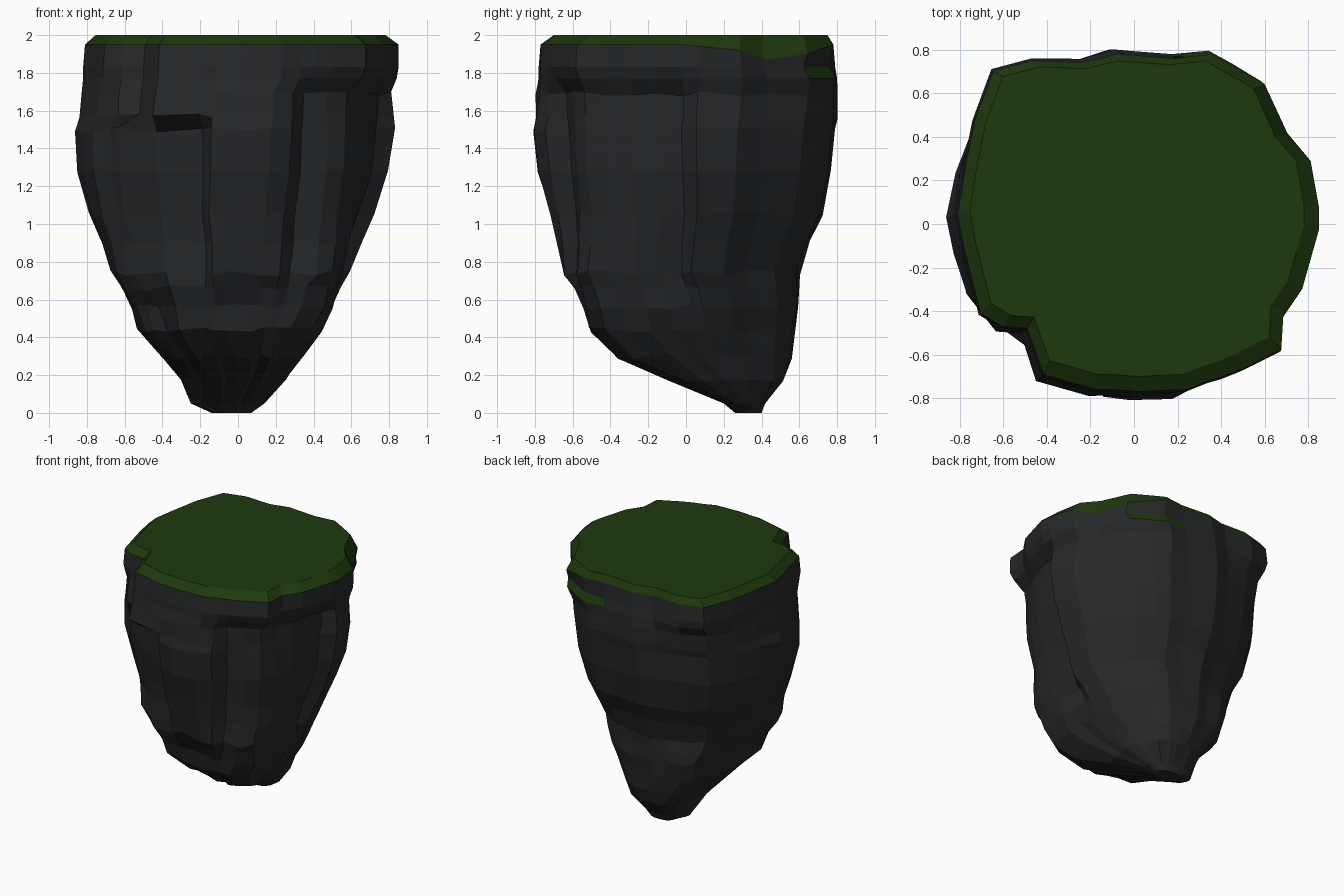
import bpy, bmesh, random
from math import atan2, sin
from mathutils import Vector

random.seed(4)

# Plan outline of the rim, anticlockwise from the left side
outline = [(-.86, .04), (-.83, -.12), (-.75, -.43), (-.65, -.49), (-.53, -.50), (-.45, -.72),
           (-.20, -.79), (-.13, -.79), (0, -.80), (.23, -.79), (.33, -.75), (.40, -.73),
           (.50, -.69), (.68, -.60), (.69, -.44), (.78, -.31), (.82, -.17), (.86, -.03),
           (.86, .07), (.82, .29), (.71, .42), (.60, .66), (.46, .74), (.35, .80),
           (.17, .78), (-.10, .80), (-.26, .76), (-.50, .77), (-.69, .72), (-.78, .48), (-.82, .28)]
# Plan outline of the shaft, with its cut-back corners and crevices
shaft = [(-.86, .04), (-.83, -.12), (-.77, -.32), (-.67, -.40), (-.63, -.45), (-.42, -.60),
         (-.17, -.66), (-.13, -.78), (0, -.80), (.20, -.79), (.31, -.73), (.36, -.61),
         (.50, -.58), (.59, -.52), (.65, -.42), (.71, -.28), (.74, -.15), (.76, -.01),
         (.86, .06), (.82, .28), (.70, .43), (.57, .63), (.44, .72), (.32, .78),
         (.17, .78), (-.10, .80), (-.26, .75), (-.45, .70), (-.62, .61), (-.74, .44), (-.82, .25)]
N = len(outline)

# Levels: z, x min, x max, y min, y max, shaft share, corner bulge front left, front right
levels = [(0, -.14, .07, .26, .40, 0, 0, 0),
          (.05, -.25, .14, .20, .42, 0, 0, 0),
          (.18, -.30, .25, -.09, .52, 0, 0, .04),
          (.30, -.40, .33, -.34, .56, 0, 0, .11),
          (.44, -.54, .42, -.49, .58, 0, .02, .13),
          (.56, -.57, .49, -.52, .60, .1, .05, .13),
          (.66, -.62, .54, -.58, .60, .5, .08, .13),
          (.74, -.67, .59, -.63, .60, .9, .08, .14),
          (.90, -.72, .66, -.67, .65, 1, .04, .10),
          (1.05, -.79, .72, -.71, .72, 1, .02, .06),
          (1.28, -.85, .80, -.78, .77, 1, 0, .02),
          (1.50, -.86, .83, -.81, .79, 1, 0, 0),
          (1.57, -.84, .82, -.80, .80, .9, 0, 0),
          (1.69, -.83, .81, -.79, .80, .7, 0, 0),
          (1.77, -.82, .84, -.78, .80, .2, 0, 0),
          (1.83, -.82, .85, -.78, .79, 0, 0, 0),
          (1.95, -.81, .85, -.77, .78, 0, 0, 0)]


def ring(z, x0, x1, y0, y1, share, *bulge):
    """Fit the blended outline to one level, rounding it towards the tip."""
    pts = []
    round_off = max(0, min(.6, (1 - z / 1.0) * .9))
    for i in range(N):
        # the front left overhang ends lower than the others
        s = 0 if 3 <= i <= 7 and z > 1.53 else share
        x, y = Vector(outline[i]).lerp(Vector(shaft[i]), s)
        u, v = x / .86, y / .80
        f = 1 + (1 / (u * u + v * v) ** .5 - 1) * round_off
        if f > 1:
            f = 1 + (f - 1) * .3
        u, v = u * f, v * f
        px = (x0 + x1) / 2 + u * (x1 - x0) / 2
        py = (y0 + y1) / 2 + v * (y1 - y0) / 2
        if v < 0:
            out = bulge[u > 0] * sin(2 * atan2(v, u)) ** 2
            px += out * u / (u * u + v * v) ** .5
            py += out * v / (u * u + v * v) ** .5
        # set-back above the grassy ledge
        if 1.8 < z < 1.9 and 21 <= i <= 23:
            py -= .03
        pz = z
        if .1 < z < 1.72:
            px += random.uniform(-.006, .006)
            py += random.uniform(-.006, .006)
            pz += random.uniform(-.015, .015)
        pts.append(Vector((px, py, pz)))
    return pts


def loft(name, rings, mats):
    """Skin closed rings into one flat-faced solid."""
    bm = bmesh.new()
    vs = [[bm.verts.new(p) for p in r] for r in rings]
    for a, b in zip(vs, vs[1:]):
        for i in range(N):
            j = (i + 1) % N
            bm.faces.new((a[i], a[j], b[j], b[i]))
    bm.faces.new(vs[0][::-1])
    bm.faces.new(vs[-1])
    bmesh.ops.recalc_face_normals(bm, faces=bm.faces)
    me = bpy.data.meshes.new(name)
    bm.to_mesh(me)
    bm.free()
    ob = bpy.data.objects.new(name, me)
    bpy.context.collection.objects.link(ob)
    for m in mats:
        me.materials.append(m)
    return ob


def material(name, rgb):
    m = bpy.data.materials.new(name)
    m.diffuse_color = (*rgb, 1)
    return m


stone = material("dark_stone", (.020, .021, .023))
grass = material("grass", (.013, .041, .004))

# Rock body, with its rim dipping towards the back right
rings = [ring(*lv) for lv in levels]
for i, dip in {18: .01, 19: .03, 20: .08, 21: .05, 22: .02}.items():
    rings[-1][i].z -= dip
rock = loft("rock_body", rings, [stone, grass])

# Small grassy ledge on the back right
for f in rock.data.polygons:
    c = f.center
    if 1.78 < c.z < 1.82 and c.y > .6 and .2 < c.x < .6:
        f.material_index = 1

# Grass cap with a bevelled rim
rim = rings[-1]
cap = [Vector((p.x * .925 - .005, p.y * .935 + .02, 2.0)) for p in rim]
loft("grass_top", [rim, cap], [grass])
